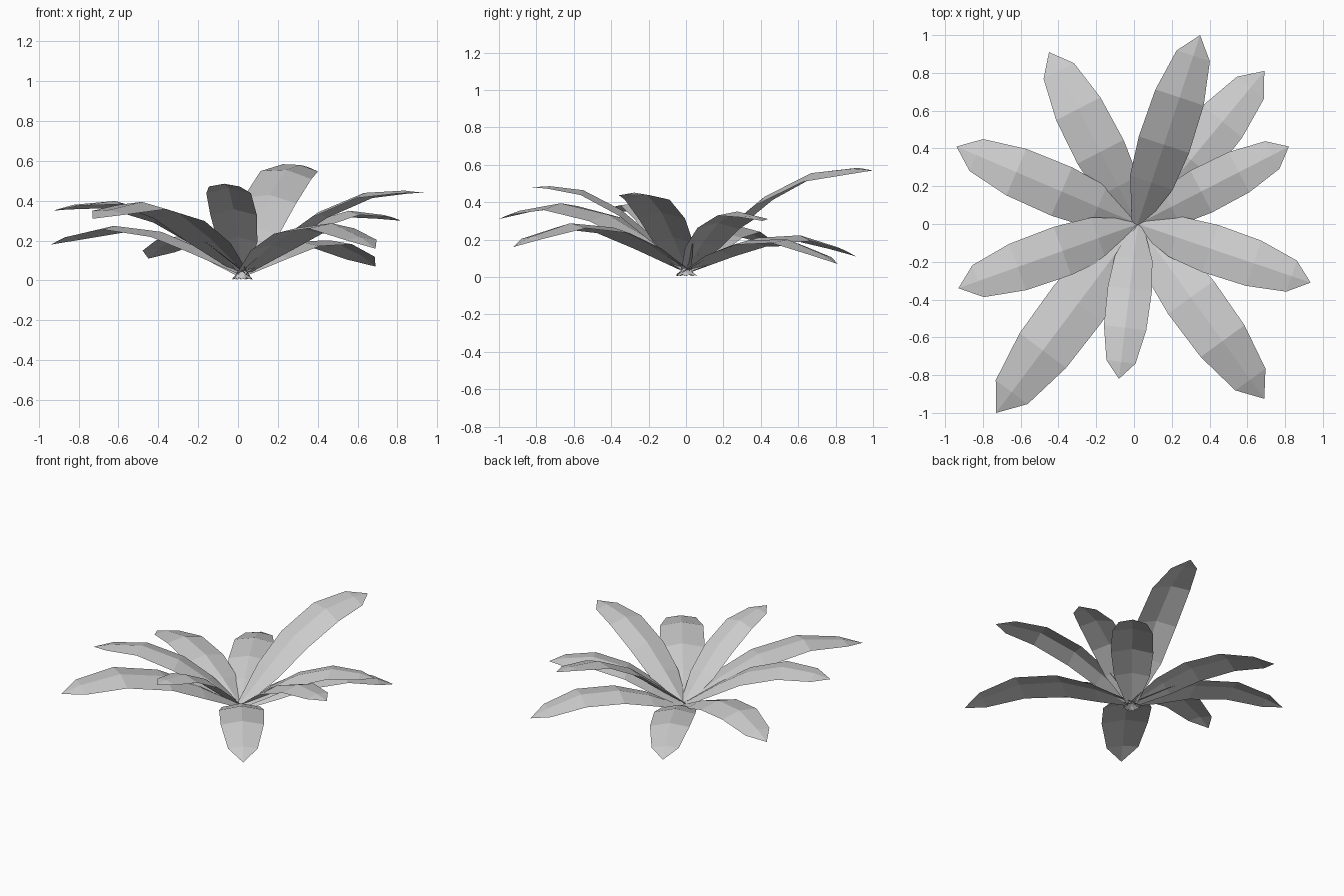
import bpy
from mathutils import Vector

if "Cube" in bpy.data.objects:
    bpy.data.objects.remove(bpy.data.objects["Cube"])

# Rows along a leaf: (fraction of length, fraction of half width, edge drop, lift)
ROWS = [(-0.05, 0.10, 0.01, 0.0), (0.22, 0.85, 0.026, 0.01), (0.42, 1.0, 0.03, 0.01),
        (0.67, 0.96, 0.026, 0.01), (0.89, 0.66, 0.014, 0.0)]
CENTRE = Vector((0.02, 0.0, 0.0))


def leaf(name, tip, sag, roll):
    """Folded low-poly leaf arching from the centre to its tip.
    Positive roll lowers the right edge, seen looking outward."""
    flat = Vector((tip[0], tip[1], 0)) - CENTRE
    length = flat.length
    side = Vector((-flat.y, flat.x, 0)) / length
    width = 0.035 + 0.1 * length
    verts, faces = [], []
    for t, w, drop, lift in ROWS:
        rib = CENTRE + flat * t
        rib.z = max(0.015, (tip[2] + sag) * t - sag * t * t + lift)
        for s in (-1, 0, 1):
            p = rib + side * s * w * width
            p.z += s * w * width * roll * max(t, 0) - abs(s) * drop
            p.z = max(p.z, 0)
            verts.append(p)
    verts.append(Vector(tip))
    for r in range(len(ROWS) - 1):
        for c in (0, 1):
            a = r * 3 + c
            faces.append((a, a + 3, a + 4, a + 1))
    a, end = (len(ROWS) - 1) * 3, len(verts) - 1
    faces += [(a, end, a + 1), (a + 1, end, a + 2)]
    mesh = bpy.data.meshes.new(name)
    mesh.from_pydata(verts, [], faces)
    mesh.update()
    # Upper side faces outward
    if sum(p.normal.z for p in mesh.polygons) < 0:
        mesh.flip_normals()
    bpy.context.collection.objects.link(bpy.data.objects.new(name, mesh))


# Ring of leaves: tip position, amount of arch, roll
LEAVES = [
    ((0.35, 1.00, 0.57), 0.74, 0.22),
    ((0.69, 0.81, 0.07), 0.65, -0.08),
    ((0.82, 0.41, 0.30), 0.63, -0.06),
    ((0.935, -0.31, 0.44), 0.61, 0.0),
    ((0.69, -0.925, 0.16), 0.77, 0.0),
    ((-0.08, -0.82, 0.48), 0.60, 0.0),
    ((-0.73, -1.00, 0.31), 0.80, -0.10),
    ((-0.93, -0.34, 0.35), 0.70, 0.12),
    ((-0.94, 0.41, 0.18), 0.65, 0.08),
    ((-0.45, 0.91, 0.11), 0.63, 0.05),
]
for i, (tip, sag, roll) in enumerate(LEAVES):
    leaf(f"leaf_{i + 1}", tip, sag, roll)
